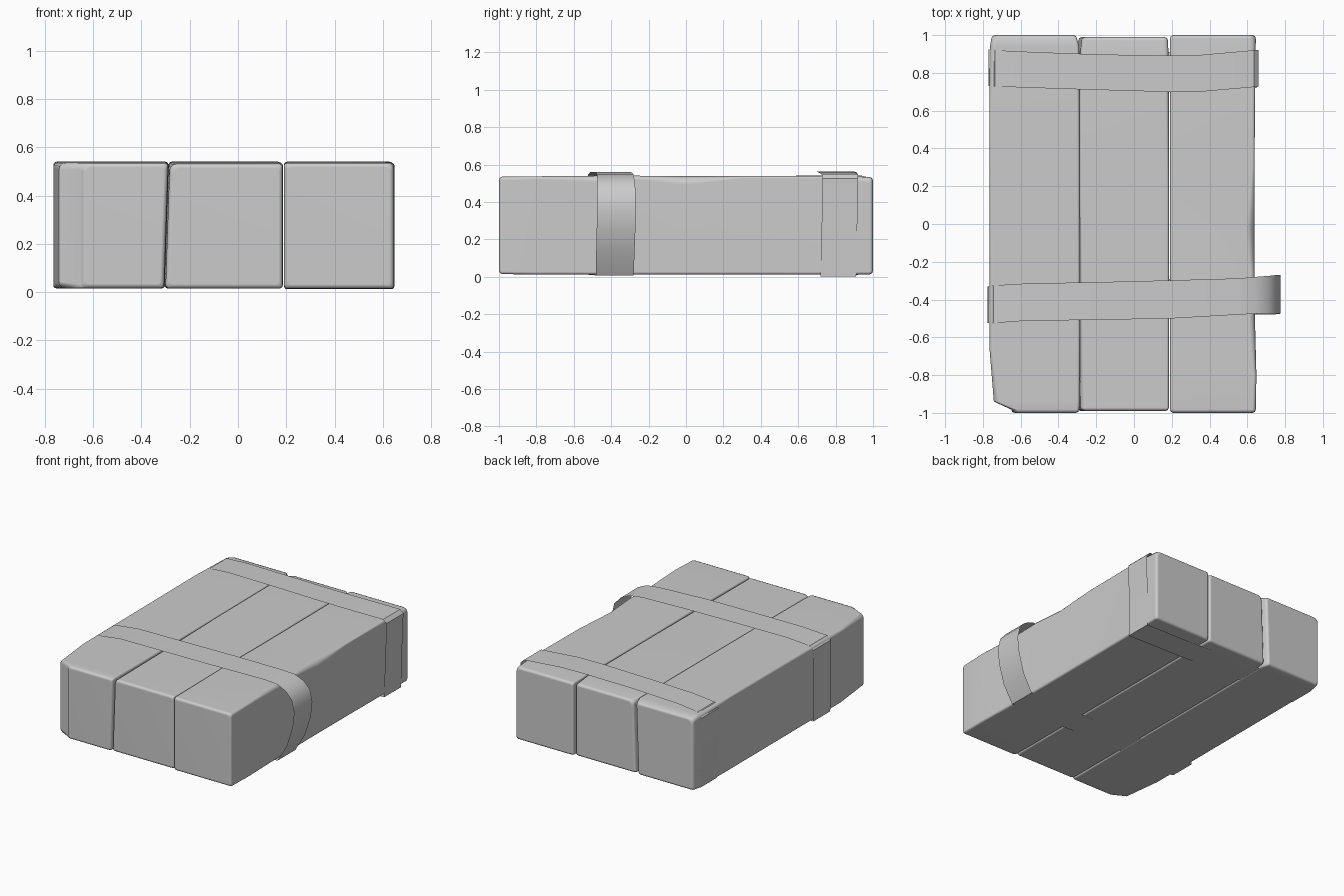
import bpy, bmesh, math


def finish(name, bm, angle):
    bmesh.ops.recalc_face_normals(bm, faces=bm.faces)
    mesh = bpy.data.meshes.new(name)
    bm.to_mesh(mesh)
    bm.free()
    ob = bpy.data.objects.new(name, mesh)
    bpy.context.collection.objects.link(ob)
    bpy.ops.object.select_all(action='DESELECT')
    bpy.context.view_layer.objects.active = ob
    ob.select_set(True)
    bpy.ops.object.shade_smooth_by_angle(angle=math.radians(angle))
    return ob


def ring(bm, y, x0, x1, z0, z1, cuts, lean):
    """Rounded rectangle; cuts = radius at lower left, lower right, upper right, upper left.
    lean = how far the top left / top right edges shift in x."""
    corners = [(x0, z0, 180), (x1, z0, 270), (x1 + lean[1], z1, 0), (x0 + lean[0], z1, 90)]
    verts = []
    for (cx, cz, start), r in zip(corners, cuts):
        sx = 1 if cx < (x0 + x1) / 2 else -1
        sz = 1 if cz < (z0 + z1) / 2 else -1
        for k in range(4):
            a = math.radians(start + 30 * k)
            verts.append(bm.verts.new((cx + sx * r + r * math.cos(a), y,
                                       cz + sz * r + r * math.sin(a))))
    return verts


def beam(name, sections, lean=(0, 0)):
    """Loft rings along y; the end rings are inset to round the end edges."""
    bm = bmesh.new()
    e = 0.018
    rings = []

    def inset(s, y):
        _, x0, x1, z0, z1, cuts = s
        return ring(bm, y, x0 + e, x1 - e, z0 + e, z1 - e, cuts, lean)

    def near(s, y):
        _, x0, x1, z0, z1, cuts = s
        q = e * 0.3
        return ring(bm, y, x0 + q, x1 - q, z0 + q, z1 - q, cuts, lean)

    first, last = sections[0], sections[-1]
    rings += [inset(first, first[0]), near(first, first[0] + e * 0.3)]
    rings.append(ring(bm, first[0] + e, *first[1:], lean))
    rings += [ring(bm, *s, lean) for s in sections[1:-1]]
    rings.append(ring(bm, last[0] - e, *last[1:], lean))
    rings += [near(last, last[0] - e * 0.3), inset(last, last[0])]
    for a, b in zip(rings, rings[1:]):
        n = len(a)
        for i in range(n):
            bm.faces.new((a[i], a[(i + 1) % n], b[(i + 1) % n], b[i]))
    bm.faces.new(rings[0])
    bm.faces.new(rings[-1])
    ob = finish(name, bm, 50)
    w = ob.modifiers.new("weighted", 'WEIGHTED_NORMAL')
    w.keep_sharp = True


def strap(name, path):
    """Closed thin band; path points are x, z, front y, back y."""
    bm = bmesh.new()
    rows = [(bm.verts.new((x, y0, z)), bm.verts.new((x, y1, z))) for x, z, y0, y1 in path]
    for a, b in zip(rows, rows[1:] + rows[:1]):
        bm.faces.new((a[0], b[0], b[1], a[1]))
    finish(name, bm, 35)


R = 0.014

# left beam, with a worn front corner
beam("left_beam", [
    (-1.00, -0.65, -0.306, 0.016, 0.535, (R, R, R, 0.03)),
    (-0.94, -0.742, -0.304, 0.015, 0.536, (0.03, R, R, 0.03)),
    (-0.66, -0.765, -0.302, 0.015, 0.537, (R, R, R, 0.02)),
    (0.60, -0.765, -0.304, 0.015, 0.540, (R, R, R, R)),
    (0.94, -0.763, -0.306, 0.015, 0.540, (R, R, R, 0.03)),
    (1.00, -0.755, -0.318, 0.016, 0.530, (R, R, R, 0.03))], lean=(0, 0.016))

# middle beam, top slightly worn
beam("middle_beam", [
    (-0.99, -0.300, 0.185, 0.015, 0.532, (R, R, R, 0.03)),
    (-0.50, -0.302, 0.186, 0.015, 0.532, (R, R, R, 0.025)),
    (0.20, -0.304, 0.186, 0.015, 0.537, (R, R, R, R)),
    (0.85, -0.304, 0.184, 0.015, 0.540, (R, R, 0.02, R)),
    (0.99, -0.295, 0.180, 0.015, 0.530, (R, R, 0.02, 0.03))], lean=(0.016, 0))

# right beam, with a chipped outer top edge
beam("right_beam", [
    (-1.00, 0.190, 0.645, 0.014, 0.535, (R, R, 0.02, R)),
    (-0.80, 0.190, 0.648, 0.012, 0.537, (R, R, 0.015, R)),
    (-0.49, 0.190, 0.640, 0.012, 0.540, (R, R, 0.032, R)),
    (-0.25, 0.190, 0.638, 0.012, 0.540, (R, R, 0.022, R)),
    (-0.02, 0.190, 0.637, 0.012, 0.538, (R, R, 0.046, R)),
    (0.30, 0.190, 0.638, 0.012, 0.538, (R, R, 0.012, R)),
    (0.80, 0.190, 0.642, 0.012, 0.540, (R, R, 0.015, R)),
    (1.00, 0.190, 0.645, 0.013, 0.533, (R, R, 0.03, R))])

# front strap, loose on the right side
strap("front_strap", [
    (-0.773, 0.010, -0.52, -0.33), (-0.775, 0.28, -0.525, -0.33),
    (-0.772, 0.515, -0.525, -0.33), (-0.745, 0.543, -0.525, -0.325),
    (-0.57, 0.560, -0.512, -0.315), (-0.20, 0.561, -0.508, -0.308),
    (0.20, 0.561, -0.50, -0.298), (0.55, 0.556, -0.48, -0.288),
    (0.645, 0.546, -0.475, -0.28), (0.71, 0.515, -0.475, -0.275),
    (0.755, 0.465, -0.475, -0.27), (0.775, 0.38, -0.475, -0.27),
    (0.763, 0.27, -0.477, -0.27), (0.72, 0.13, -0.48, -0.275),
    (0.648, 0.007, -0.48, -0.28), (0.20, 0.008, -0.49, -0.29),
    (-0.08, 0.014, -0.50, -0.30), (-0.33, 0.018, -0.50, -0.30),
    (-0.60, 0.015, -0.515, -0.32)])

# back strap, pulled tight
strap("back_strap", [
    (-0.755, 0.010, 0.73, 0.92), (-0.769, 0.05, 0.73, 0.92),
    (-0.769, 0.51, 0.73, 0.925), (-0.735, 0.545, 0.728, 0.92),
    (-0.57, 0.558, 0.722, 0.912), (-0.20, 0.562, 0.71, 0.898),
    (0.15, 0.562, 0.70, 0.892), (0.35, 0.561, 0.70, 0.895),
    (0.635, 0.549, 0.725, 0.92), (0.660, 0.525, 0.73, 0.92),
    (0.652, 0.25, 0.725, 0.915), (0.648, 0.000, 0.72, 0.91),
    (0.20, 0.006, 0.72, 0.91), (0.00, 0.014, 0.72, 0.915),
    (-0.30, 0.018, 0.72, 0.92), (-0.60, 0.018, 0.73, 0.92)])
